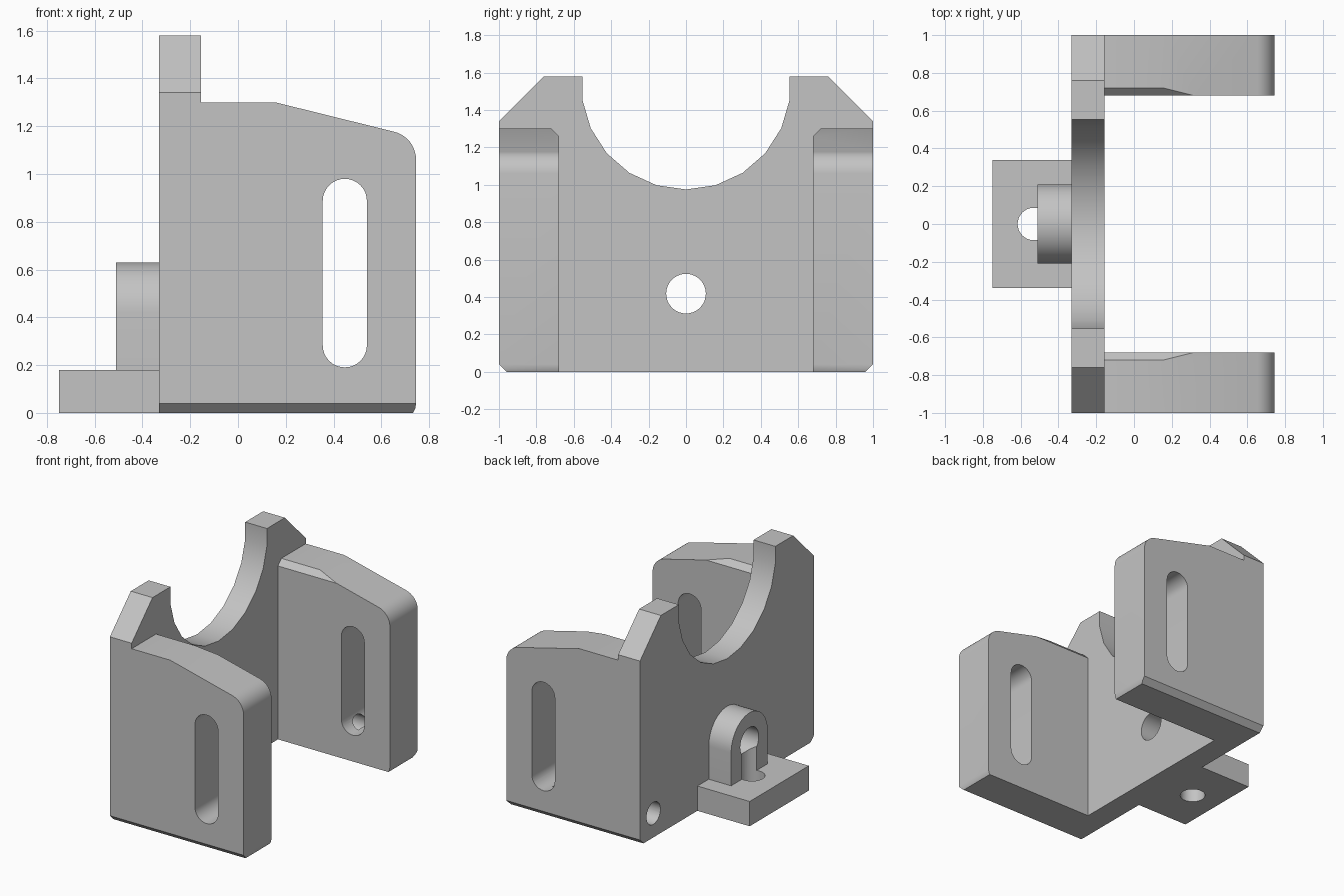
import bpy, bmesh
from math import sin, cos, radians, pi
from mathutils import Vector

cube = bpy.data.objects.get("Cube")
if cube:
    bpy.data.objects.remove(cube, do_unlink=True)

grey = bpy.data.materials.new("plain grey")
grey.use_nodes = True
COLOUR = (0.55, 0.55, 0.55, 1)
grey.diffuse_color = COLOUR
grey.node_tree.nodes["Principled BSDF"].inputs["Base Color"].default_value = COLOUR


def prism(name, outline, axis, lo, hi, planes=()):
    """Extrude a 2D outline along an axis, then trim it by (point, outward normal) planes."""
    place = {"x": lambda p, t: (t, p[0], p[1]),
             "y": lambda p, t: (p[0], t, p[1]),
             "z": lambda p, t: (p[0], p[1], t)}[axis]
    bm = bmesh.new()
    face = bm.faces.new([bm.verts.new(place(p, lo)) for p in outline])
    extruded = bmesh.ops.extrude_face_region(bm, geom=[face])
    top = [g for g in extruded["geom"] if isinstance(g, bmesh.types.BMVert)]
    bmesh.ops.translate(bm, verts=top, vec=Vector(place((0, 0), hi - lo)))
    for point, normal in planes:
        bmesh.ops.bisect_plane(bm, geom=bm.verts[:] + bm.edges[:] + bm.faces[:],
                               plane_co=point, plane_no=normal, clear_outer=True)
        bmesh.ops.holes_fill(bm, edges=[e for e in bm.edges if e.is_boundary])
    bmesh.ops.recalc_face_normals(bm, faces=bm.faces)
    mesh = bpy.data.meshes.new(name)
    bm.to_mesh(mesh)
    bm.free()
    mesh.materials.append(grey)
    obj = bpy.data.objects.new(name, mesh)
    bpy.context.collection.objects.link(obj)
    return obj


def arc(cx, cy, r, start, end, steps):
    angles = [radians(start + (end - start) * i / steps) for i in range(steps + 1)]
    return [(cx + r * cos(a), cy + r * sin(a)) for a in angles]


def circle(cx, cy, r, steps=40):
    return arc(cx, cy, r, 0, 360, steps)[:-1]


def rect(x0, x1, y0, y1):
    return [(x0, y0), (x1, y0), (x1, y1), (x0, y1)]


def combine(target, other, operation):
    """Apply a boolean and remove the helper."""
    other.hide_render = True
    mod = target.modifiers.new(operation.lower(), "BOOLEAN")
    mod.operation, mod.solver, mod.object = operation, "EXACT", other
    bpy.context.view_layer.objects.active = target
    bpy.ops.object.modifier_apply(modifier=mod.name)
    bpy.data.objects.remove(other, do_unlink=True)


BACK, INNER, END = -0.33, -0.155, 0.745

# Upright plate with a wide round cradle and chamfered corners
step = 360 / 22
cradle = arc(0, 1.535, 0.56, -90 + 5 * step, -90 - 5 * step, 10)
side_y = cradle[0][0]
plate_outline = ([(-0.96, 0), (0.96, 0), (1, 0.04), (1, 1.34), (0.76, 1.58), (side_y, 1.58)]
                 + cradle + [(-side_y, 1.58), (-0.76, 1.58), (-1, 1.34), (-1, 0.04)])
bracket = prism("bracket_body", plate_outline, "x", BACK, INNER)

# Two side arms with a sloping top and rounded end
arm_outline = ([(INNER, 0), (0.733, 0), (0.742, 0.018), (END, 0.04)]
               + arc(END - 0.12, 1.06, 0.12, 0, 76, 10)
               + [(0.155, 1.30), (INNER, 1.30)])
for side in (-1, 1):
    trims = [((0, side, 0.04), (0, side, -1)),
             ((0, side * 0.68, 1.26), (0, -side, 1))]
    lo, hi = sorted((side * 0.68, side))
    arm = prism("side_arm", arm_outline, "y", lo, hi, trims)
    combine(bracket, arm, "UNION")

# Rear foot and arched boss
foot = prism("rear_foot", rect(-0.75, BACK, -0.34, 0.34), "z", 0, 0.18)
combine(bracket, foot, "UNION")
boss_outline = [(-0.21, 0.18), (0.21, 0.18)] + arc(0, 0.42, 0.21, 0, 180, 24)
boss = prism("arched_boss", boss_outline, "x", -0.51, BACK)
combine(bracket, boss, "UNION")

# Slots through both arms
slot = arc(0.447, 0.887, 0.0925, 0, 180, 16) + arc(0.447, 0.283, 0.0925, 180, 360, 16)
combine(bracket, prism("slot_cutter", slot, "y", -1.2, 1.2), "DIFFERENCE")

# Bore through boss and plate, bolt hole in the foot, small bore into one slot
combine(bracket, prism("bore_cutter", circle(0, 0.418, 0.106), "x", -0.6, 0), "DIFFERENCE")
combine(bracket, prism("bolt_cutter", circle(-0.53, 0, 0.086), "z", -0.1, 0.42), "DIFFERENCE")
combine(bracket, prism("side_bore_cutter", circle(0.845, 0.175, 0.08), "x", -0.5, 0.43),
        "DIFFERENCE")

# Smooth only the curved faces
bpy.ops.object.select_all(action="DESELECT")
bracket.select_set(True)
bpy.context.view_layer.objects.active = bracket
bpy.ops.object.shade_smooth_by_angle(angle=radians(30))
